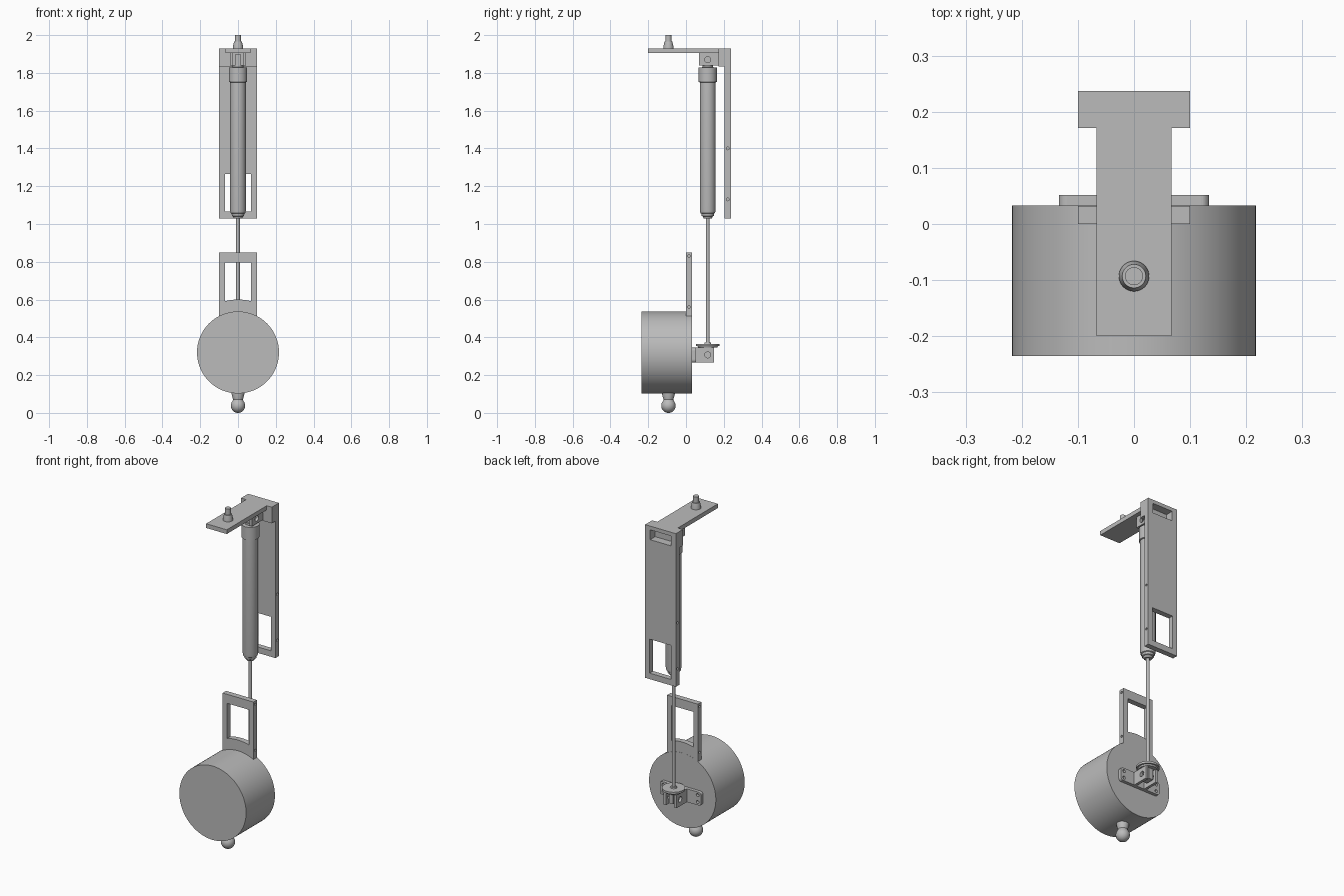
import bpy, bmesh, math
from mathutils import Matrix, Vector

if "Cube" in bpy.data.objects:
    bpy.data.objects.remove(bpy.data.objects["Cube"])

grey = bpy.data.materials.new("plain grey")
grey.use_nodes = True
colour = (0.5, 0.5, 0.5, 1)
grey.diffuse_color = colour
grey.node_tree.nodes["Principled BSDF"].inputs["Base Color"].default_value = colour

AXES = {"x": Matrix.Rotation(math.pi / 2, 4, "Y"),
        "y": Matrix.Rotation(math.pi / 2, 4, "X"),
        "z": Matrix.Identity(4)}


def finish(name, bm, smooth=False):
    bmesh.ops.recalc_face_normals(bm, faces=bm.faces)
    mesh = bpy.data.meshes.new(name)
    bm.to_mesh(mesh)
    bm.free()
    mesh.materials.append(grey)
    ob = bpy.data.objects.new(name, mesh)
    bpy.context.collection.objects.link(ob)
    if smooth:
        bpy.ops.object.select_all(action="DESELECT")
        ob.select_set(True)
        bpy.context.view_layer.objects.active = ob
        bpy.ops.object.shade_smooth_by_angle(angle=math.radians(30))
    return ob


def box(name, x, y, z):
    """Box between pairs of limits on each axis."""
    bm = bmesh.new()
    bmesh.ops.create_cube(bm, size=1)
    for v in bm.verts:
        v.co = Vector([(a + b) / 2 + c * (b - a) for c, (a, b) in zip(v.co, (x, y, z))])
    return finish(name, bm)


def rod(name, centre, radius, length, axis="z", sides=64):
    bm = bmesh.new()
    bmesh.ops.create_cone(bm, cap_ends=True, segments=sides, radius1=radius, radius2=radius,
                          depth=length, matrix=Matrix.Translation(centre) @ AXES[axis])
    return finish(name, bm, True)


def lathe(name, centre, profile, sides=48):
    """Spin a (radius, height) profile about a vertical axis."""
    bm = bmesh.new()
    verts = [bm.verts.new((r, 0, z)) for r, z in profile]
    edges = [bm.edges.new(pair) for pair in zip(verts, verts[1:])]
    bmesh.ops.spin(bm, geom=verts + edges, cent=(0, 0, 0), axis=(0, 0, 1),
                   angle=math.tau, steps=sides)
    bmesh.ops.remove_doubles(bm, verts=bm.verts, dist=1e-5)
    bmesh.ops.translate(bm, verts=bm.verts, vec=(*centre, 0))
    return finish(name, bm, True)


def cut(ob, *cutters):
    for cutter in cutters:
        cutter.hide_render = True
        cutter.hide_set(True)
        mod = ob.modifiers.new("cut", "BOOLEAN")
        mod.operation = "DIFFERENCE"
        mod.solver = "EXACT"
        mod.object = cutter
        bpy.context.view_layer.objects.active = ob
        bpy.ops.object.modifier_apply(modifier=mod.name)
        bpy.data.objects.remove(cutter)


def side_holes(ob, y, heights):
    for z in heights:
        for s in (-1, 1):
            cut(ob, rod("hole_cutter", (s * 0.1, y, z), 0.007, 0.05, "x", 16))


ROD_Y = 0.115
BOLT_Y = -0.093
DRUM_Z = 0.32

# Upper hanging bracket: arm, head block and long back plate
box("top_arm", (-0.067, 0.067), (-0.2, 0.172), (1.905, 1.93))
head = box("head_block", (-0.1, 0.1), (0.171, 0.237), (1.835, 1.93))
cut(head, box("pocket_cutter", (-0.067, 0.067), (0.19, 0.3), (1.85, 1.908)))
back = box("back_plate", (-0.1, 0.1), (0.205, 0.237), (1.03, 1.835))
cut(back, box("window_cutter", (-0.07, 0.07), (0.1, 0.3), (1.065, 1.265)))
side_holes(back, 0.221, (1.4, 1.13))

# Bolt on the arm
lathe("top_bolt", (0, BOLT_Y), [(0, 1.925), (0.027, 1.925), (0.027, 1.938), (0.021, 1.965),
                                (0.016, 1.965), (0.016, 2.0), (0, 2.0)])

# Clevis cheeks at both ends of the damper
for name, ys, zs, hole_z in (("upper_cheek", (0.07, 0.172), (1.84, 1.906), 1.87),
                             ("lower_cheek", (0.05, 0.148), (0.267, 0.345), 0.307)):
    for side, s in (("left", 1), ("right", -1)):
        cheek = box(side + "_" + name, sorted((s * 0.026, s * 0.042)), ys, zs)
        cut(cheek, rod("hole_cutter", (s * 0.034, ROD_Y, hole_z), 0.016, 0.05, "x", 32))

# Damper body, eyes and piston rod
lathe("damper_body", (0, ROD_Y), [
    (0, 1.03), (0.022, 1.03), (0.026, 1.04), (0.032, 1.043), (0.034, 1.055), (0.039, 1.058),
    (0.042, 1.075), (0.042, 1.75), (0.048, 1.752), (0.048, 1.828), (0.028, 1.83),
    (0.028, 1.842), (0, 1.842)])
box("upper_eye", (-0.014, 0.014), (ROD_Y - 0.025, ROD_Y + 0.025), (1.838, 1.9))
rod("piston_rod", (0, ROD_Y, 0.7), 0.0095, 0.7)
box("lower_eye", (-0.014, 0.014), (ROD_Y - 0.025, ROD_Y + 0.025), (0.28, 0.352))
lathe("rod_flange", (0, ROD_Y), [(0, 0.345), (0.05, 0.345), (0.054, 0.353), (0.062, 0.354),
                                 (0.062, 0.366), (0.018, 0.366), (0.016, 0.372), (0, 0.372)])

# Rear mounting plate with rounded corners and four holes
mount = box("mounting_plate", (-0.134, 0.134), (0.03, 0.052), (0.267, 0.345))
bm = bmesh.new()
bm.from_mesh(mount.data)
corners = [e for e in bm.edges if abs(e.verts[0].co.y - e.verts[1].co.y) > 0.01]
bmesh.ops.bevel(bm, geom=corners, offset=0.015, segments=5, profile=0.5, affect="EDGES")
bm.to_mesh(mount.data)
bm.free()
for x in (-0.112, 0.112):
    for z in (0.286, 0.326):
        cut(mount, rod("hole_cutter", (x, 0.045, z), 0.009, 0.05, "y", 20))

# Drum
rod("drum", (0, -0.101, DRUM_Z), 0.217, 0.268, "y", 96)

# Frame above the drum: the window has a round lower edge
frame = box("drum_frame", (-0.1, 0.1), (0, 0.0325), (0.48, 0.85))
opening = box("window_cutter", (-0.07, 0.07), (-0.1, 0.1), (0.5, 0.797))
cut(opening, rod("arc_cutter", (0, 0, DRUM_Z), 0.28, 0.4, "y", 128))
cut(frame, opening)
side_holes(frame, 0.016, (0.83, 0.56))

# Ball stud under the drum
ball = [(0.038 * math.sin(a), 0.038 - 0.038 * math.cos(a))
        for a in (math.radians(d) for d in range(0, 140, 10))]
lathe("ball_stud", (0, BOLT_Y), ball + [(0.026, 0.07), (0.034, 0.1), (0.034, 0.13), (0, 0.13)])
